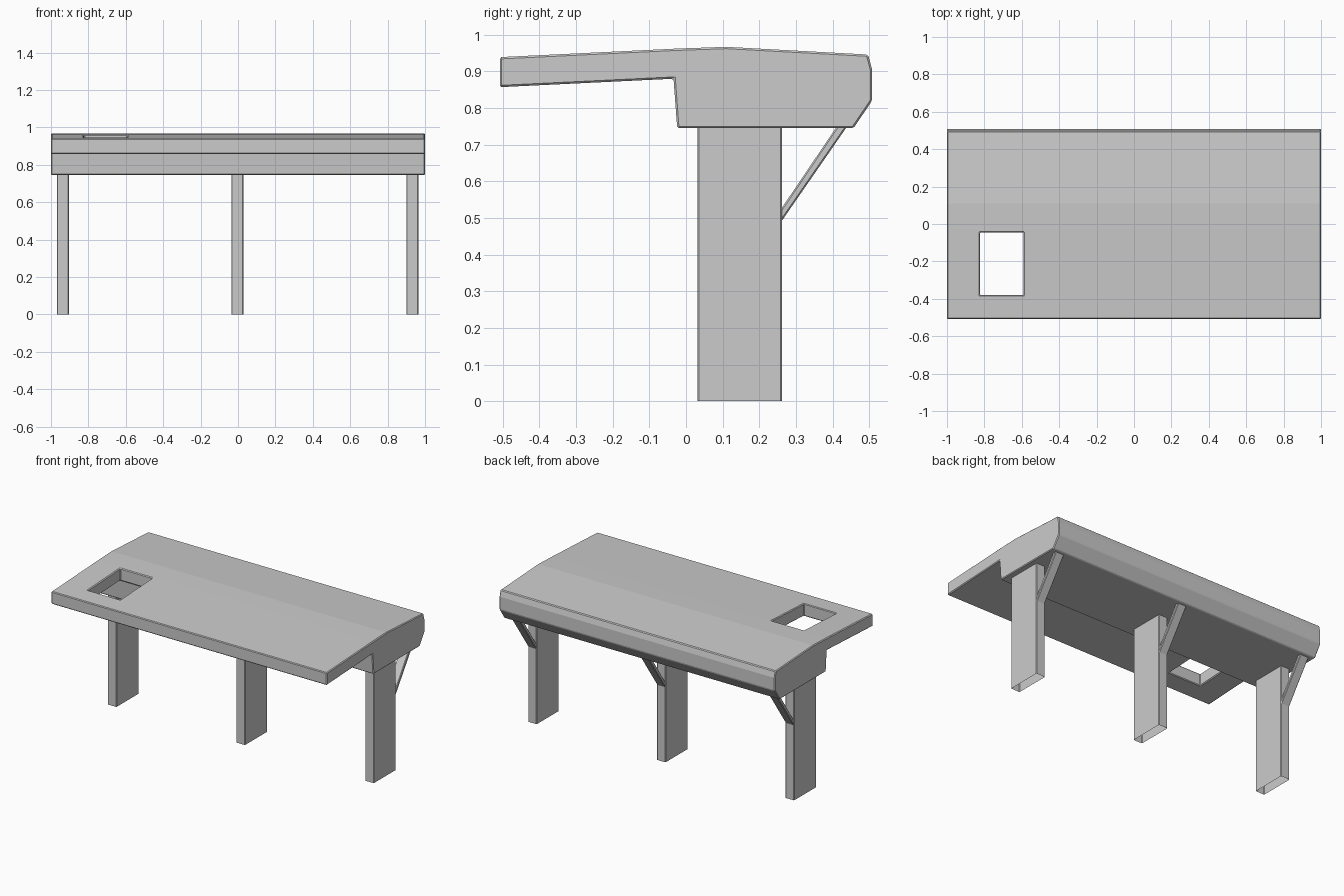
import bpy, bmesh
from mathutils import Vector

if "Cube" in bpy.data.objects:
    bpy.data.objects.remove(bpy.data.objects["Cube"])


def prism(name, outline, x0, x1):
    """Extrude a (y, z) outline along x from x0 to x1."""
    bm = bmesh.new()
    face = bm.faces.new([bm.verts.new((x0, y, z)) for y, z in outline])
    ret = bmesh.ops.extrude_face_region(bm, geom=[face])
    verts = [g for g in ret["geom"] if isinstance(g, bmesh.types.BMVert)]
    bmesh.ops.translate(bm, verts=verts, vec=Vector((x1 - x0, 0, 0)))
    bmesh.ops.recalc_face_normals(bm, faces=bm.faces)
    mesh = bpy.data.meshes.new(name)
    bm.to_mesh(mesh)
    bm.free()
    ob = bpy.data.objects.new(name, mesh)
    bpy.context.collection.objects.link(ob)
    return ob


def open_ends(ob, levels):
    """Delete horizontal end caps lying at the given heights."""
    bm = bmesh.new()
    bm.from_mesh(ob.data)
    caps = [f for f in bm.faces if abs(f.normal.z) > 0.9
            and any(abs(f.calc_center_median().z - z) < 0.001 for z in levels)]
    bmesh.ops.delete(bm, geom=caps, context='FACES')
    bm.to_mesh(ob.data)
    bm.free()


def bevel(ob, width):
    mod = ob.modifiers.new("bevel", 'BEVEL')
    mod.width = width
    mod.segments = 1
    mod.limit_method = 'ANGLE'
    mod.angle_limit = 0.52


def rect(y0, y1, z0, z1):
    return [(y0, z0), (y1, z0), (y1, z1), (y0, z1)]


# Counter: thin front overhang with a deeper body and rounded back
counter = prism("counter", [
    (-0.508, 0.857), (-0.034, 0.88), (-0.024, 0.745), (0.457, 0.745),
    (0.508, 0.82), (0.508, 0.905), (0.497, 0.946), (0.11, 0.967),
    (-0.03, 0.962), (-0.508, 0.939)], -1.0, 1.0)

# Opening through the overhang
cutter = prism("opening_cutter", rect(-0.38, -0.045, 0.7, 1.1), -0.823, -0.59)
cutter.hide_render = True
cutter.hide_set(True)
cut = counter.modifiers.new("opening", 'BOOLEAN')
cut.operation = 'DIFFERENCE'
cut.solver = 'EXACT'
cut.object = cutter
bevel(counter, 0.005)

# Three hollow posts, each with a diagonal brace to the back
for side, x in (("left", -0.936), ("middle", -0.003), ("right", 0.932)):
    leg = prism(side + "_leg", rect(0.031, 0.262, 0.0, 0.746),
                x - 0.032, x + 0.032)
    open_ends(leg, (0.0, 0.746))
    bevel(leg, 0.004)
    brace = prism(side + "_brace", [(0.258, 0.487), (0.44, 0.75),
                                    (0.412, 0.75), (0.258, 0.522)],
                  x - 0.031, x + 0.031)
    bevel(brace, 0.004)
